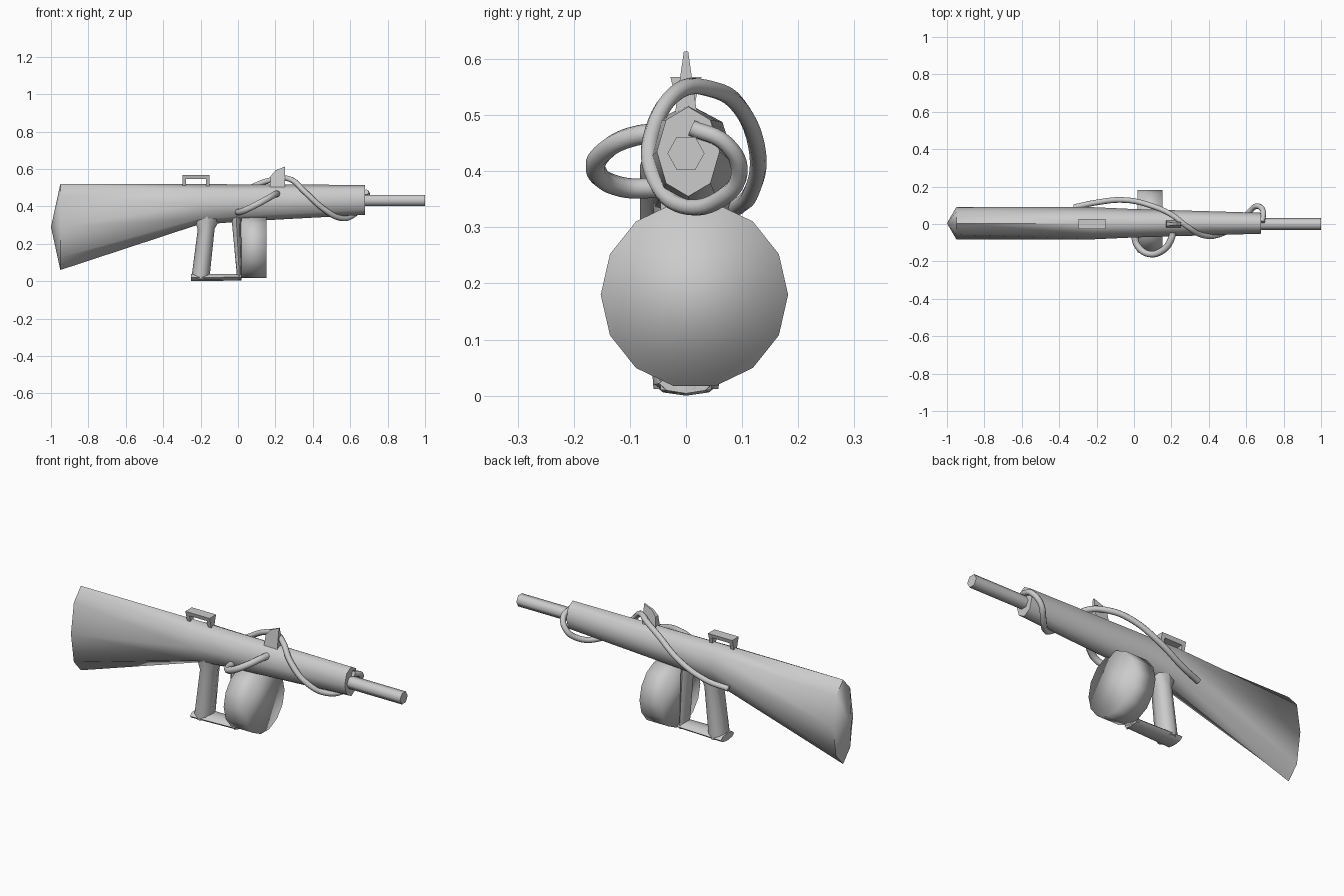
import bpy
import bmesh
import math
from mathutils import Vector

cube = bpy.data.objects.get("Cube")
if cube:
    bpy.data.objects.remove(cube, do_unlink=True)

grey = bpy.data.materials.new("plain grey")
grey.use_nodes = True
grey.diffuse_color = (0.6, 0.6, 0.6, 1)
grey.node_tree.nodes["Principled BSDF"].inputs["Base Color"].default_value = (0.6, 0.6, 0.6, 1)


def finish(name, bm, angle):
    """Turn a bmesh into a named, shaded object."""
    bmesh.ops.recalc_face_normals(bm, faces=bm.faces)
    mesh = bpy.data.meshes.new(name)
    bm.to_mesh(mesh)
    bm.free()
    obj = bpy.data.objects.new(name, mesh)
    bpy.context.collection.objects.link(obj)
    mesh.materials.append(grey)
    bpy.ops.object.select_all(action='DESELECT')
    obj.select_set(True)
    bpy.context.view_layer.objects.active = obj
    bpy.ops.object.shade_smooth_by_angle(angle=math.radians(angle))
    return obj


def loft(name, axis, rings, sides, phase=0.0, tip=None, angle=60):
    """Skin rings of (centre, y radius, other radius) set across the x or z axis."""
    bm = bmesh.new()
    loops = []
    for centre, ry, ro in rings:
        loop = []
        for i in range(sides):
            a = phase + math.tau * i / sides
            other = math.sin(a) * ro
            offset = (0, math.cos(a) * ry, other) if axis == "x" else (other, math.cos(a) * ry, 0)
            loop.append(bm.verts.new(Vector(centre) + Vector(offset)))
        loops.append(loop)
    for a, b in zip(loops, loops[1:]):
        for i in range(sides):
            j = (i + 1) % sides
            bm.faces.new((a[i], a[j], b[j], b[i]))
    if tip:
        apex = bm.verts.new(tip)
        for i in range(sides):
            bm.faces.new((loops[0][i], loops[0][(i + 1) % sides], apex))
    else:
        bm.faces.new(loops[0])
    bm.faces.new(loops[-1])
    return finish(name, bm, angle)


def prism(name, outline, top_half, base_half):
    """Extrude an x-z outline across y, with the width varying by height."""
    bm = bmesh.new()
    low = min(z for _, z in outline)
    high = max(z for _, z in outline)
    sides = []
    for s in (-1, 1):
        sides.append([bm.verts.new((x, s * (base_half + (top_half - base_half) * (z - low) / (high - low)), z))
                      for x, z in outline])
    n = len(outline)
    for i in range(n):
        j = (i + 1) % n
        bm.faces.new((sides[0][i], sides[0][j], sides[1][j], sides[1][i]))
    for side in sides:
        bm.faces.new(side)
    return finish(name, bm, 30)


def cable(name, points, radius):
    """Round tube through a few points."""
    curve = bpy.data.curves.new(name, 'CURVE')
    curve.dimensions = '3D'
    curve.bevel_depth = radius
    curve.bevel_resolution = 2
    curve.resolution_u = 6
    curve.use_fill_caps = True
    spline = curve.splines.new('BEZIER')
    spline.bezier_points.add(len(points) - 1)
    for bp, p in zip(spline.bezier_points, points):
        bp.co = p
        bp.handle_left_type = bp.handle_right_type = 'AUTO'
    obj = bpy.data.objects.new(name, curve)
    bpy.context.collection.objects.link(obj)
    bpy.ops.object.select_all(action='DESELECT')
    obj.select_set(True)
    bpy.context.view_layer.objects.active = obj
    bpy.ops.object.convert(target='MESH')
    obj = bpy.context.view_layer.objects.active
    obj.data.materials.clear()
    obj.data.materials.append(grey)
    bpy.ops.object.shade_smooth_by_angle(angle=math.radians(60))


# Stock and receiver in one tapering eight-sided body, with a pointed butt
loft("body", "x", [
    ((-0.95, 0.004, 0.29), 0.086, 0.23),
    ((-0.22, 0.004, 0.41), 0.086, 0.11),
    ((0.0, 0.004, 0.418), 0.076, 0.10),
    ((0.68, 0.004, 0.435), 0.056, 0.08),
], 8, tip=(-1.0, 0.004, 0.29))

# Six-sided barrel
loft("barrel", "x", [((0.6, 0, 0.432), 0.033, 0.034), ((1.0, 0, 0.432), 0.033, 0.034)], 6, angle=61)

# Drum magazine lying along the barrel axis
loft("drum", "x", [((0.02, 0.015, 0.18), 0.167, 0.167), ((0.153, 0.015, 0.18), 0.167, 0.167)], 14, angle=91)

# Grip frame: rear grip, bottom bar and front strut
loft("rear_grip", "z", [
    ((-0.2, 0, 0.012), 0.058, 0.048),
    ((-0.198, 0, 0.04), 0.06, 0.048),
    ((-0.17, 0, 0.28), 0.055, 0.045),
    ((-0.165, 0, 0.36), 0.06, 0.085),
], 8)
loft("bottom_bar", "x", [((-0.25, 0, 0.02), 0.058, 0.02), ((0.018, 0, 0.022), 0.048, 0.018)], 8)
loft("front_strut", "z", [((0.008, 0, 0.01), 0.045, 0.012), ((-0.01, 0, 0.35), 0.045, 0.026)], 8)

# Bridge-shaped rear sight and thin front sight blade
prism("rear_sight", [(-0.298, 0.5), (-0.298, 0.568), (-0.152, 0.568), (-0.152, 0.5),
                     (-0.172, 0.5), (-0.172, 0.546), (-0.278, 0.546), (-0.278, 0.5)], 0.028, 0.01)
prism("front_sight", [(0.17, 0.5), (0.175, 0.562), (0.2, 0.592), (0.25, 0.613), (0.25, 0.5)],
      0.004, 0.02)

# Long cable wound round the body, and a short side loop
cable("wound_cable", [
    (-0.32, 0.09, 0.335), (-0.2, 0.115, 0.36), (-0.05, 0.128, 0.43), (0.1, 0.095, 0.515),
    (0.2, 0.05, 0.545), (0.28, -0.01, 0.545), (0.36, -0.058, 0.475), (0.46, -0.055, 0.385),
    (0.55, 0.0, 0.337), (0.61, 0.06, 0.35), (0.655, 0.095, 0.395), (0.69, 0.07, 0.45),
    (0.685, 0.01, 0.477)], 0.015)
cable("side_loop", [
    (0.0, -0.05, 0.37), (0.018, -0.115, 0.372), (0.08, -0.16, 0.4),
    (0.155, -0.14, 0.44), (0.195, -0.09, 0.463), (0.21, -0.04, 0.468)], 0.018)
